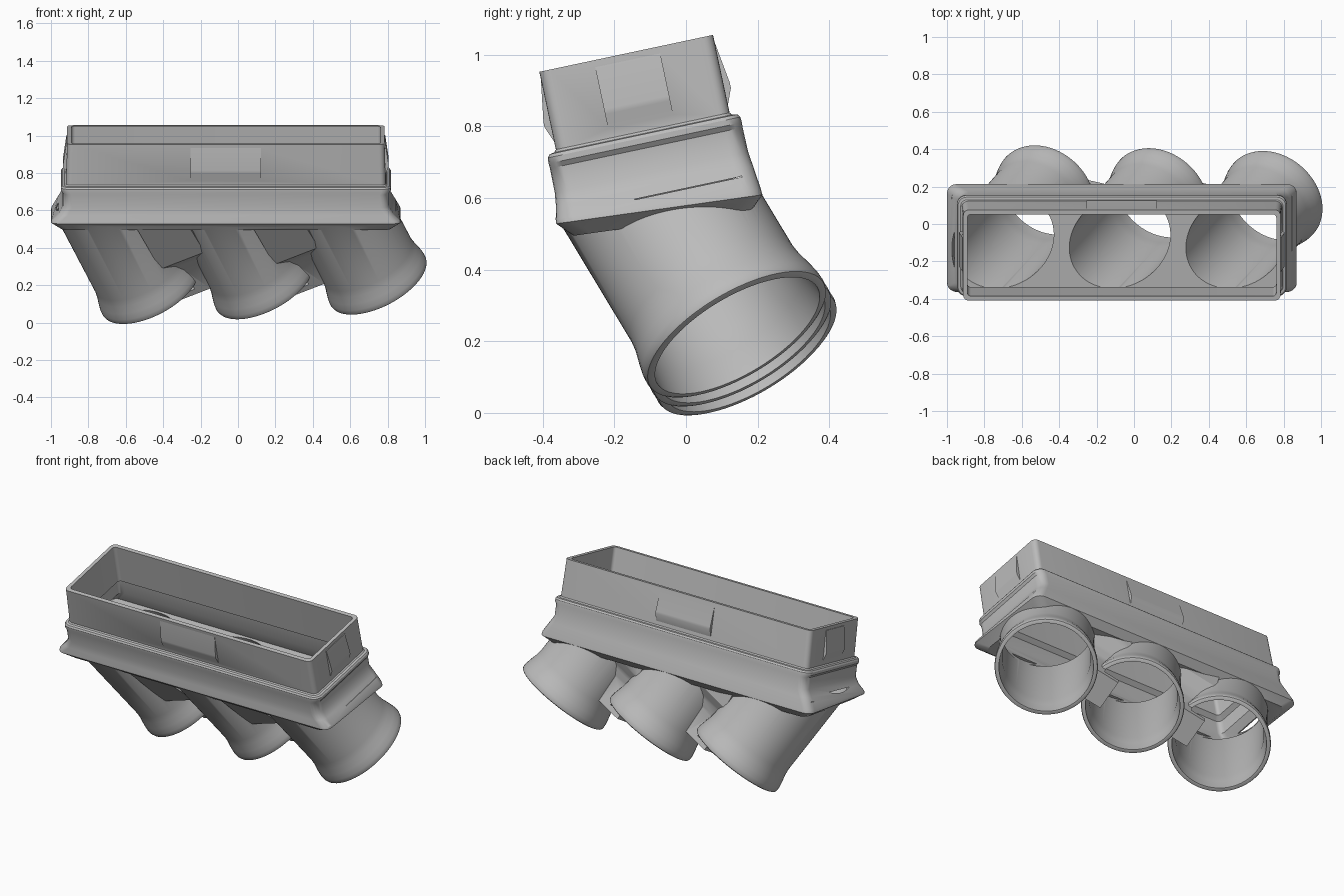
import bpy, math
from mathutils import Vector, Matrix

cube = bpy.data.objects.get("Cube")
if cube:
    bpy.data.objects.remove(cube)

# Tilted frame of the rectangular duct: origin at the middle of its open top
TILT = Matrix.Translation((-0.065, -0.167, 1.004)) @ Matrix.Rotation(math.radians(12), 4, 'X')
TO_LOCAL = TILT.inverted()
AXIS = Vector((0.41, 0.47, -0.78)).normalized()      # direction of the round pipes
FIRST_END = Vector((-0.475, 0.165, 0.18))            # centre of the first pipe mouth
STEP = Vector((0.61, -0.015, 0.025))
SIDE = (STEP - AXIS * STEP.dot(AXIS)).normalized()
ACROSS = AXIS.cross(SIDE)

grey = bpy.data.materials.new("grey plastic")
grey.use_nodes = True
colour = (0.5, 0.5, 0.5, 1)
grey.diffuse_color = colour
grey.node_tree.nodes["Principled BSDF"].inputs["Base Color"].default_value = colour


def loft(name, rings):
    """Closed solid through a list of equally sized loops."""
    n = len(rings[0])
    verts = [p for ring in rings for p in ring]
    faces = [tuple(range(n))[::-1], tuple(range(len(verts) - n, len(verts)))]
    for r in range(len(rings) - 1):
        for i in range(n):
            a, b = r * n + i, r * n + (i + 1) % n
            faces.append((a, b, b + n, a + n))
    mesh = bpy.data.meshes.new(name)
    mesh.from_pydata(verts, [], faces)
    mesh.materials.append(grey)
    obj = bpy.data.objects.new(name, mesh)
    bpy.context.collection.objects.link(obj)
    bpy.context.view_layer.objects.active = obj
    bpy.ops.object.select_all(action='DESELECT')
    obj.select_set(True)
    bpy.ops.object.mode_set(mode='EDIT')
    bpy.ops.mesh.select_all(action='SELECT')
    bpy.ops.mesh.normals_make_consistent(inside=False)
    bpy.ops.object.mode_set(mode='OBJECT')
    return obj


def rounded_rect(hx, hy, height, radius, slope=0.0):
    pts = []
    for quarter, (sx, sy) in enumerate([(1, 1), (-1, 1), (-1, -1), (1, -1)]):
        for k in range(6):
            a = math.radians(90 * quarter + 18 * k)
            x = sx * (hx - radius) + radius * math.cos(a)
            y = sy * (hy - radius) + radius * math.sin(a)
            pts.append(TILT @ Vector((x, y, height + slope * y)))
    return pts


def onto_plane(points, height):
    """Slide points along the pipe axis onto a level of the duct frame."""
    d = TO_LOCAL.to_3x3() @ AXIS
    return [p - AXIS * (((TO_LOCAL @ p).z - height) / d.z) for p in points]


def circle(centre, radius, count=72):
    return [centre + radius * (SIDE * math.cos(t) + ACROSS * math.sin(t))
            for t in (2 * math.pi * i / count for i in range(count))]


def pipe(name, centre, start, profile):
    rings = [onto_plane(circle(centre, profile[0][1]), start)]
    rings += [circle(centre + AXIS * t, r) for t, r in profile]
    return loft(name, rings)


def combine(target, other, operation):
    mod = target.modifiers.new(operation, 'BOOLEAN')
    mod.operation, mod.object, mod.solver = operation, other, 'EXACT'
    bpy.context.view_layer.objects.active = target
    bpy.ops.object.modifier_apply(modifier=mod.name)
    bpy.data.objects.remove(other)


# Rectangular collar, shoulder bead and flared skirt
body = loft("duct_manifold", [rounded_rect(*p) for p in [
    (0.848, 0.248, 0, 0.03), (0.855, 0.248, -0.222, 0.03), (0.862, 0.254, -0.229, 0.035),
    (0.876, 0.268, -0.231, 0.045), (0.882, 0.275, -0.24, 0.05), (0.882, 0.276, -0.256, 0.05),
    (0.872, 0.275, -0.27, 0.05), (0.872, 0.276, -0.34, 0.05), (0.895, 0.281, -0.38, 0.05),
    (0.932, 0.289, -0.43, 0.05, -0.06), (0.935, 0.29, -0.445, 0.05, -0.07),
    (0.88, 0.25, -0.485, 0.05, -0.07)]])

# Snap wedges on the four collar walls
for angle, wall, half in [(0, 0.248, 0.188), (180, 0.248, 0.188), (90, 0.852, 0.093), (270, 0.852, 0.093)]:
    turn = TILT @ Matrix.Rotation(math.radians(angle), 4, 'Z')
    profile = [(-0.012, -0.02), (0, -0.02), (0.018, -0.14), (0.018, -0.155), (0, -0.2), (-0.012, -0.2)]
    wedge = loft("wedge", [[turn @ Vector((x, wall + out, z)) for out, z in profile]
                           for x in (-half, half)])
    combine(body, wedge, 'UNION')

# Round pipes with flared mouths
ends = [FIRST_END + STEP * i for i in range(3)]
for end in ends:
    combine(body, pipe("pipe", end, -0.415, [
        (-0.13, 0.262), (-0.09, 0.267), (-0.05, 0.277), (-0.015, 0.284), (0.005, 0.285),
        (0.014, 0.282), (0.018, 0.275)]), 'UNION')

# Webs that fill the gaps between neighbouring pipes
for i in range(2):
    mid = (ends[i] + ends[i + 1]) / 2

    def section(t, half):
        c = mid + AXIS * t
        return [c + SIDE * a * 0.13 + ACROSS * b * half
                for a, b in [(-1, -1), (1, -1), (1, 1), (-1, 1)]]
    top = onto_plane(section(0, 0.25), -0.42)
    web = loft("web", [top] + [section(t, h) for t, h in
                               [(-0.31, 0.2), (-0.26, 0.14), (-0.2, 0.105), (-0.03, 0.09)]])
    combine(body, web, 'UNION')

# Hollow interior
cavity = loft("cavity", [rounded_rect(*p) for p in [
    (0.826, 0.224, 0.05, 0.02), (0.826, 0.224, -0.235, 0.02), (0.852, 0.25, -0.255, 0.03),
    (0.852, 0.252, -0.34, 0.03), (0.91, 0.265, -0.405, 0.03)]])
combine(body, cavity, 'DIFFERENCE')
for end in ends:
    combine(body, pipe("bore", end, -0.38, [
        (-0.12, 0.244), (-0.06, 0.252), (0.0, 0.26), (0.05, 0.262)]), 'DIFFERENCE')

# Smooth shading with crisp edges
bpy.ops.object.select_all(action='DESELECT')
body.select_set(True)
bpy.context.view_layer.objects.active = body
bpy.ops.object.shade_smooth_by_angle(angle=math.radians(32))
